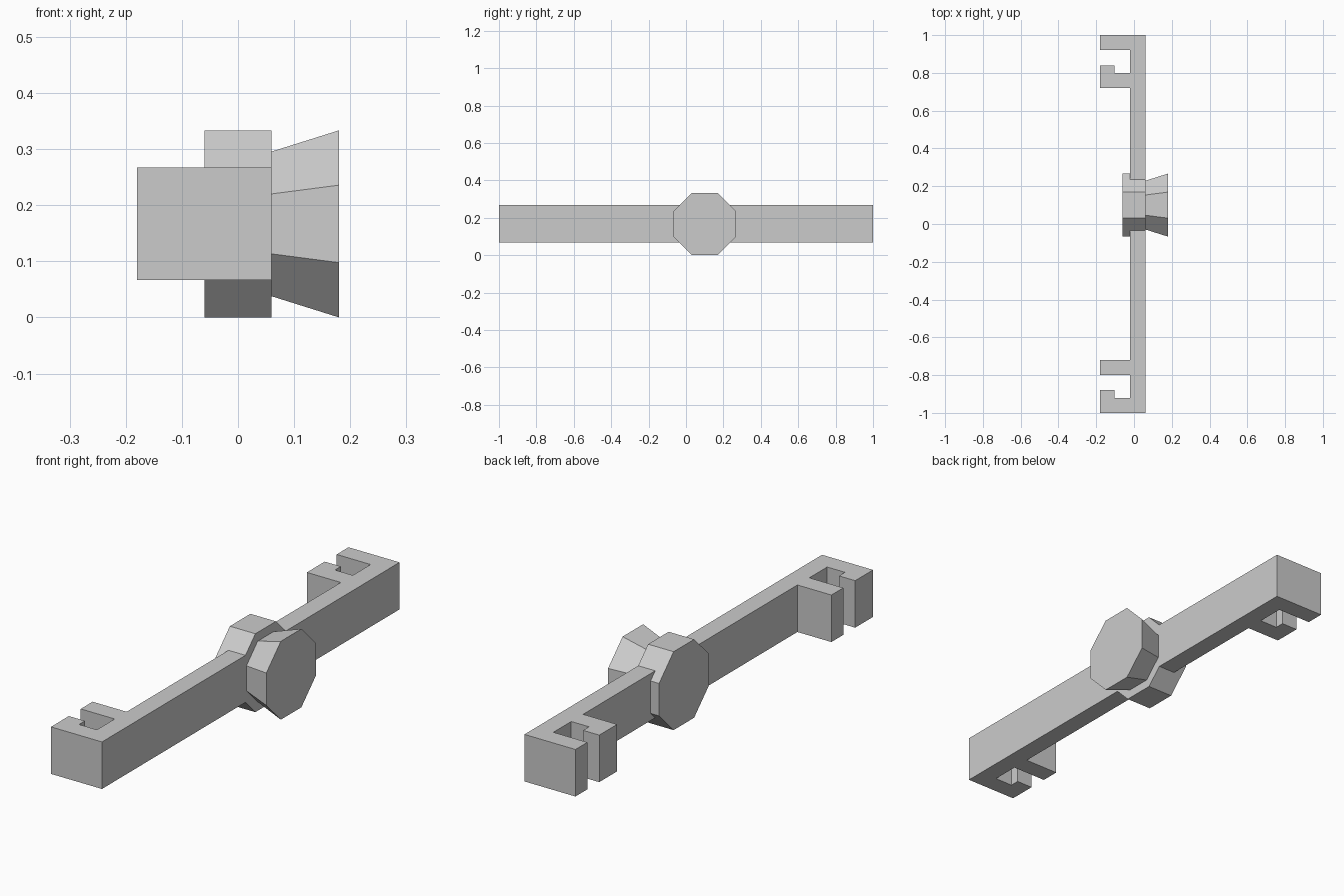
import bpy
import bmesh
from math import cos, sin, pi

cube = bpy.data.objects.get("Cube")
if cube:
    bpy.data.objects.remove(cube, do_unlink=True)

grey = bpy.data.materials.new("plain grey")
grey.use_nodes = True
colour = (0.6, 0.6, 0.6, 1)
grey.diffuse_color = colour
grey.node_tree.nodes["Principled BSDF"].inputs["Base Color"].default_value = colour

CENTRE_Y, CENTRE_Z = 0.1, 0.1667
BAR_BOTTOM, BAR_TOP = 0.067, 0.267


def loft(name, rings):
    """Closed solid between two matching rings of points."""
    bm = bmesh.new()
    a, b = [[bm.verts.new(p) for p in ring] for ring in rings]
    bm.faces.new(a)
    bm.faces.new(b)
    for i in range(len(a)):
        j = (i + 1) % len(a)
        bm.faces.new((a[i], a[j], b[j], b[i]))
    bmesh.ops.recalc_face_normals(bm, faces=bm.faces)
    mesh = bpy.data.meshes.new(name)
    bm.to_mesh(mesh)
    bm.free()
    mesh.materials.append(grey)
    obj = bpy.data.objects.new(name, mesh)
    bpy.context.collection.objects.link(obj)
    return obj


def octagon(x, apothem):
    """Octagon facing x, with flat top and sides."""
    r = apothem / cos(pi / 8)
    angles = [pi / 8 + i * pi / 4 for i in range(8)]
    return [(x, CENTRE_Y + r * cos(t), CENTRE_Z + r * sin(t)) for t in angles]


def clip(y):
    """Outline of one latch clip: a lipped prong and a plain prong."""
    steps = [(-0.02, 0), (-0.18, 0), (-0.18, 0.12), (-0.104, 0.12),
             (-0.104, 0.08), (-0.02, 0.08), (-0.02, 0.2), (-0.18, 0.2),
             (-0.18, 0.28), (-0.02, 0.28)]
    return [(x, y + dy) for x, dy in steps]


# Long bar with a clip at each end; the outermost prongs form its end corners
outline = clip(-1) + clip(0.72)
outline = outline[1:-1] + [(0.06, 1), (0.06, -1)]
loft("latch_bar", [[(x, y, z) for x, y in outline] for z in (BAR_BOTTOM, BAR_TOP)])

# Octagonal hub through the bar and flared knob on its left side
loft("hub", [octagon(-0.06, CENTRE_Z), octagon(0.06, CENTRE_Z)])
loft("flared_knob", [octagon(0.06, 0.129), octagon(0.18, CENTRE_Z)])
